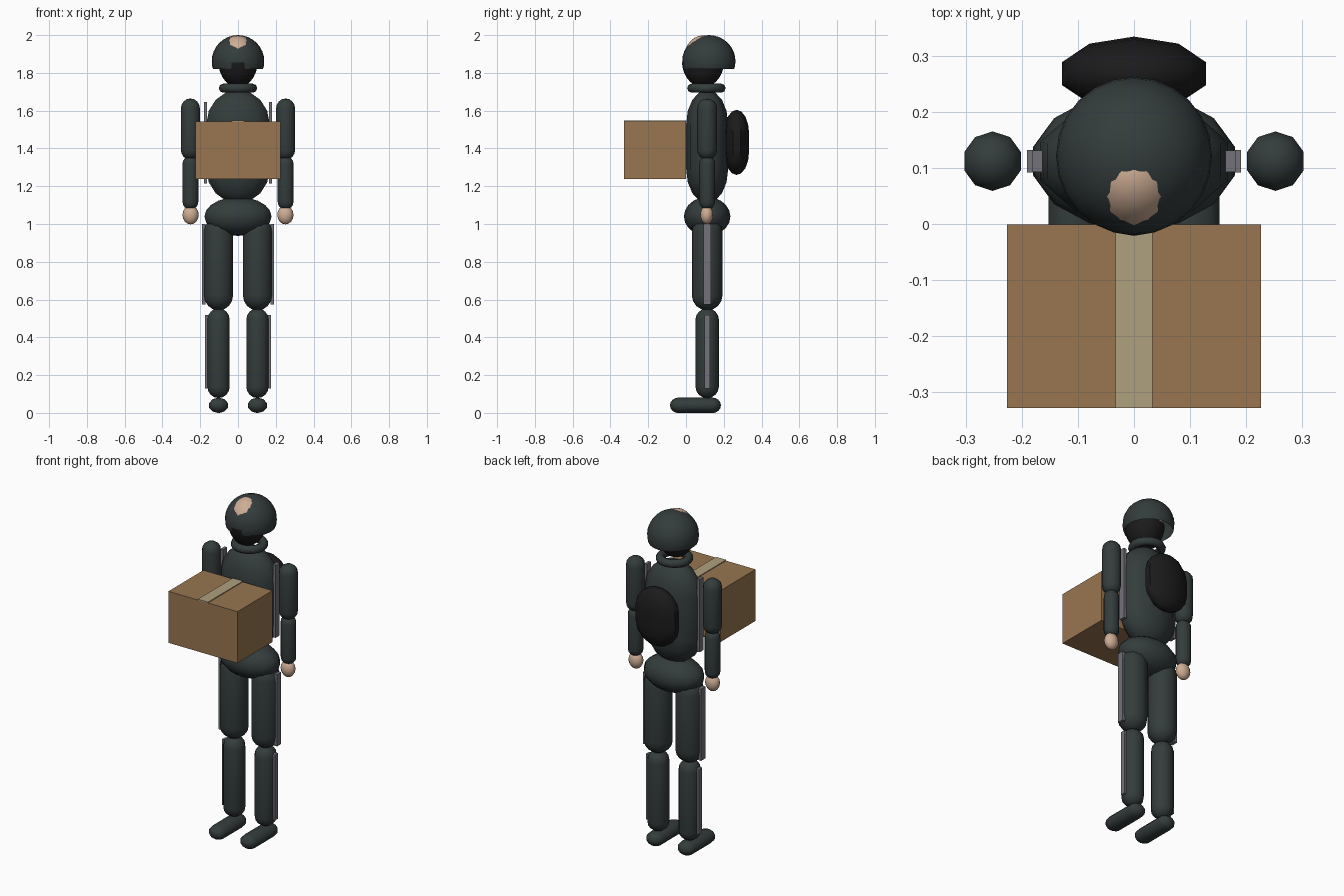
import bpy, bmesh, math
from mathutils import Matrix, Vector

if "Cube" in bpy.data.objects:
    bpy.data.objects.remove(bpy.data.objects["Cube"])


def material(name, rgb):
    m = bpy.data.materials.new(name)
    m.diffuse_color = (*rgb, 1)
    m.use_nodes = True
    m.node_tree.nodes["Principled BSDF"].inputs["Base Color"].default_value = m.diffuse_color
    return m


SUIT = material("dark suit", (0.034, 0.045, 0.045))
BLACK = material("black fabric", (0.011, 0.011, 0.012))
SKIN = material("skin", (0.62, 0.42, 0.30))
STEEL = material("grey rail", (0.17, 0.17, 0.195))
CARD = material("cardboard", (0.315, 0.182, 0.08))
TAPE = material("packing tape", (0.43, 0.35, 0.21))
CY = 0.112  # depth of the body axis


def finish(name, bm, mat, angle=50):
    bmesh.ops.recalc_face_normals(bm, faces=bm.faces)
    me = bpy.data.meshes.new(name)
    bm.to_mesh(me)
    bm.free()
    ob = bpy.data.objects.new(name, me)
    bpy.context.collection.objects.link(ob)
    me.materials.append(mat)
    if angle:
        bpy.ops.object.select_all(action='DESELECT')
        ob.select_set(True)
        bpy.context.view_layer.objects.active = ob
        bpy.ops.object.shade_smooth_by_angle(angle=math.radians(angle))
    return ob


def ellipsoid(name, center, radii, mat, seg=12, rings=8, keep=None, cut=0):
    """Scaled sphere; keep='above'/'below' leaves an open shell cut at height cut."""
    bm = bmesh.new()
    bmesh.ops.create_uvsphere(bm, u_segments=seg, v_segments=rings, radius=1)
    bmesh.ops.transform(bm, verts=bm.verts, matrix=Matrix.Translation(center) @ Matrix.Diagonal((*radii, 1)))
    if keep:
        bmesh.ops.bisect_plane(bm, geom=bm.verts[:] + bm.edges[:] + bm.faces[:],
                               plane_co=(0, 0, cut), plane_no=(0, 0, 1),
                               clear_inner=keep == 'above', clear_outer=keep == 'below')
    return finish(name, bm, mat)


def capsule(name, center, rx, ry, cap, length, mat, along_y=False, seg=10, rings=4):
    """Rounded column of full length, with end caps of height cap."""
    bm = bmesh.new()
    bmesh.ops.create_uvsphere(bm, u_segments=seg, v_segments=rings * 2 + 1, radius=1)
    half = length / 2 - cap
    # stretch ring positions so both middle rings reach full radius
    for v in bm.verts:
        lat = math.asin(max(-1, min(1, v.co.z)))
        step = math.pi / (2 * (rings * 2 + 1))
        a = max(0, abs(lat) - step) * (math.pi / 2) / (math.pi / 2 - step)
        s = 1 if lat > 0 else -1
        d = Vector((v.co.x, v.co.y))
        d = d.normalized() * math.cos(a) if abs(lat) < 1.56 else Vector((0, 0))
        v.co = (d.x * rx, d.y * ry, s * (half + cap * math.sin(a)))
    m = Matrix.Translation(center)
    if along_y:
        m = m @ Matrix.Rotation(math.pi / 2, 4, 'X')
    bmesh.ops.transform(bm, verts=bm.verts, matrix=m)
    return finish(name, bm, mat)


def box(name, lo, hi, mat):
    lo, hi = Vector(lo), Vector(hi)
    bm = bmesh.new()
    bmesh.ops.create_cube(bm, size=1)
    bmesh.ops.transform(bm, verts=bm.verts,
                        matrix=Matrix.Translation((lo + hi) / 2) @ Matrix.Diagonal((*(hi - lo), 1)))
    return finish(name, bm, mat, 0)


def ring(name, center, major, minor, mat, seg=16, sides=8):
    bm = bmesh.new()
    rows = []
    for i in range(seg):
        a = 2 * math.pi * i / seg
        row = []
        for j in range(sides):
            b = 2 * math.pi * j / sides
            r = major + minor * math.cos(b)
            row.append(bm.verts.new((center[0] + r * math.cos(a), center[1] + r * math.sin(a),
                                     center[2] + minor * math.sin(b))))
        rows.append(row)
    for i in range(seg):
        for j in range(sides):
            p, q, k = rows[i], rows[(i + 1) % seg], (j + 1) % sides
            bm.faces.new((p[j], q[j], q[k], p[k]))
    return finish(name, bm, mat)


# Head, face mask, helmet shell and collar
ellipsoid("head", (0, 0.09, 1.865), (0.10, 0.105, 0.1335), SKIN, 20, 14)
ellipsoid("face_mask", (0, 0.09, 1.865), (0.105, 0.112, 0.142), BLACK, 20, 14, 'below', 1.855)
ellipsoid("helmet", (0, 0.121, 1.862), (0.139, 0.141, 0.138), SUIT, 24, 16, 'above', 1.82)
ring("collar", (0, 0.108, 1.719), 0.078, 0.024, SUIT)

# Torso, hips and backpack
capsule("torso", (0, CY, 1.41), 0.176, 0.111, 0.18, 0.60, SUIT)
ellipsoid("hips", (0, CY, 1.04), (0.182, 0.123, 0.103), SUIT, 14, 10)
capsule("backpack", (0, 0.268, 1.432), 0.135, 0.066, 0.125, 0.345, BLACK)

# Limbs and support rails on both sides
for side, s in (("left", -1), ("right", 1)):
    capsule(side + "_upper_arm", (s * 0.252, CY, 1.502), 0.053, 0.053, 0.053, 0.325, SUIT)
    capsule(side + "_forearm", (s * 0.252, CY, 1.218), 0.044, 0.042, 0.042, 0.285, SUIT)
    ellipsoid(side + "_hand", (s * 0.251, 0.11, 1.048), (0.043, 0.034, 0.05), SKIN)
    capsule(side + "_thigh", (s * 0.103, CY, 0.79), 0.081, 0.081, 0.08, 0.495, SUIT)
    capsule(side + "_shin", (s * 0.103, CY, 0.316), 0.062, 0.062, 0.06, 0.475, SUIT)
    capsule(side + "_foot", (s * 0.103, 0.05, 0.04), 0.052, 0.041, 0.045, 0.27, SUIT, along_y=True)
    for part, x0, x1, w, z0, z1 in (("torso", 0.163, 0.181, 0.019, 1.215, 1.645),
                                    ("thigh", 0.173, 0.191, 0.020, 0.575, 1.0),
                                    ("shin", 0.157, 0.174, 0.015, 0.13, 0.518)):
        xs = sorted((s * x0, s * x1))
        box(f"{side}_{part}_rail", (xs[0], CY - w, z0), (xs[1], CY + w, z1), STEEL)

# Carried parcel with its tape strip
box("parcel", (-0.226, -0.328, 1.238), (0.226, -0.001, 1.543), CARD)
box("parcel_tape", (-0.033, -0.328, 1.541), (0.033, -0.001, 1.548), TAPE)
